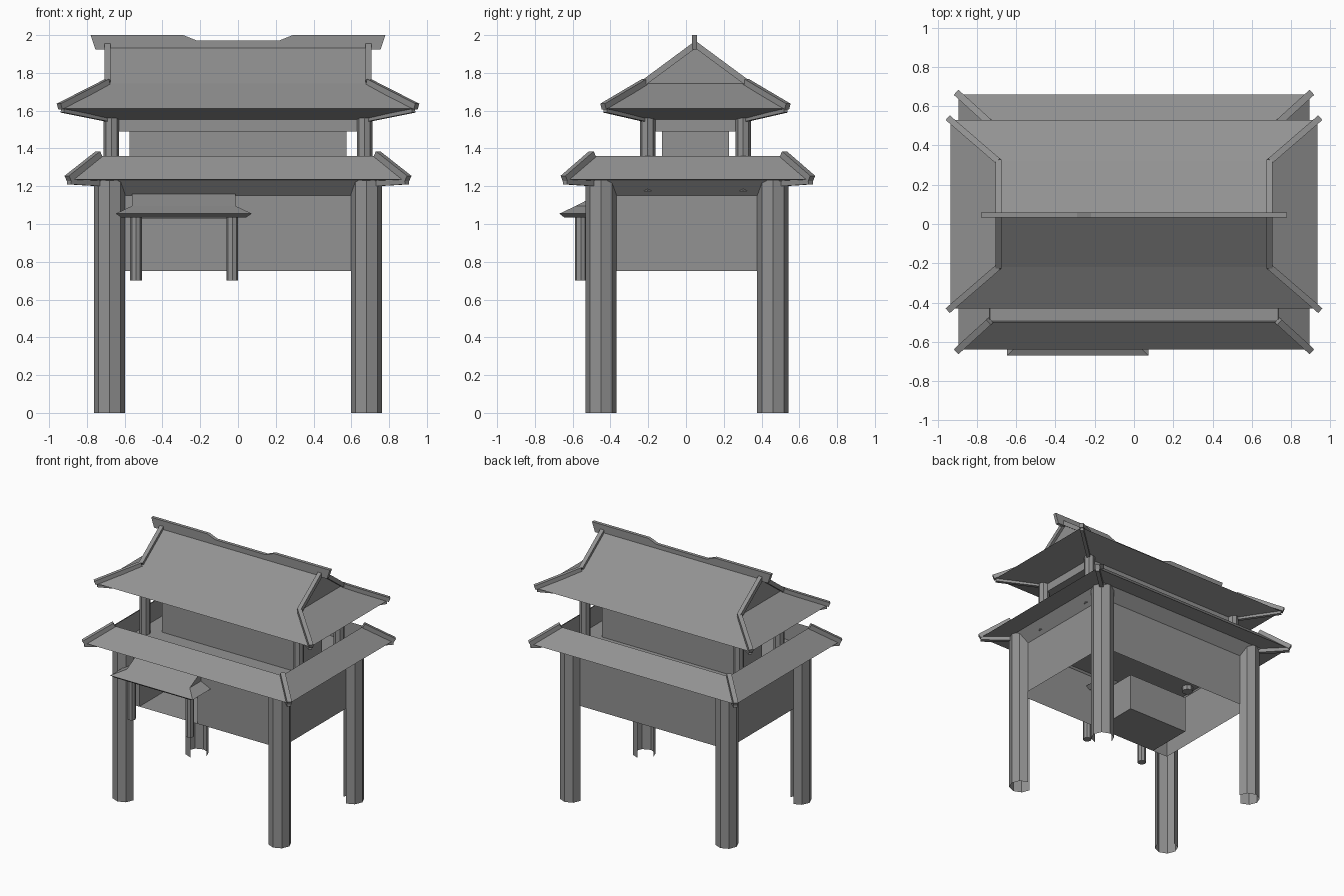
import bpy
import bmesh
from math import cos, sin, pi
from mathutils import Vector

old = bpy.data.objects.get("Cube")
if old:
    bpy.data.objects.remove(old)

GREY = (0.29, 0.29, 0.29, 1)
mat = bpy.data.materials.new("stone grey")
mat.use_nodes = True
mat.diffuse_color = GREY
mat.node_tree.nodes["Principled BSDF"].inputs["Base Color"].default_value = GREY


def mesh(name, verts, faces, solid=True):
    me = bpy.data.meshes.new(name)
    me.from_pydata([tuple(v) for v in verts], [], faces)
    me.materials.append(mat)
    if solid:
        bm = bmesh.new()
        bm.from_mesh(me)
        bmesh.ops.recalc_face_normals(bm, faces=bm.faces)
        bm.to_mesh(me)
        bm.free()
    ob = bpy.data.objects.new(name, me)
    bpy.context.collection.objects.link(ob)
    return ob


def loft(name, rings, cx, cy, cap_start=False, cap_end=False):
    """Rectangular rings (half width, half depth, z) joined by quads."""
    verts, faces = [], []
    for hx, hy, z in rings:
        verts += [(cx + sx * hx, cy + sy * hy, z)
                  for sx, sy in ((-1, -1), (1, -1), (1, 1), (-1, 1))]
    for r in range(0, 4 * (len(rings) - 1), 4):
        for i in range(4):
            j = (i + 1) % 4
            faces.append((r + i, r + j, r + 4 + j, r + 4 + i))
    n = len(verts)
    if cap_start:
        faces.append((3, 2, 1, 0))
    if cap_end:
        faces.append((n - 4, n - 3, n - 2, n - 1))
    return mesh(name, verts, faces, False)


def extrude(name, profile, a, b, axis):
    """Closed profile pushed along x (points y,z) or y (points x,z)."""
    def place(p, d):
        return (d, p[0], p[1]) if axis == "x" else (p[0], d, p[1])
    n = len(profile)
    verts = [place(p, d) for d in (a, b) for p in profile]
    faces = [(i, (i + 1) % n, n + (i + 1) % n, n + i) for i in range(n)]
    faces += [tuple(range(n)), tuple(range(n, 2 * n))]
    return mesh(name, verts, faces)


def post(name, x, y, r, z0, z1, open_dir=None):
    """Octagonal post; open_dir leaves the two faces towards a quadrant out."""
    ang = [i * pi / 4 for i in range(8)]
    verts = [(x + r * cos(a), y + r * sin(a), z) for z in (z0, z1) for a in ang]
    faces = []
    for i in range(8):
        m = (i + 0.5) * pi / 4
        if open_dir and cos(m) * open_dir[0] > 0 and sin(m) * open_dir[1] > 0:
            continue
        j = (i + 1) % 8
        faces.append((i, j, 8 + j, 8 + i))
    if not open_dir:
        faces.append(tuple(reversed(range(8))))
    return mesh(name, verts, faces, False)


def beam(name, a, b, w, h):
    """Square bar from a to b, upright sides."""
    a, b = Vector(a), Vector(b)
    d = (b - a).normalized()
    side = d.cross(Vector((0, 0, 1))).normalized() * w / 2
    up = side.cross(d).normalized() * h / 2
    verts = [p + s * side + t * up for p in (a, b)
             for s, t in ((-1, -1), (1, -1), (1, 1), (-1, 1))]
    faces = [(i, (i + 1) % 4, 4 + (i + 1) % 4, 4 + i) for i in range(4)]
    return mesh(name, verts, faces + [(0, 1, 2, 3), (4, 5, 6, 7)])


def hip_roof(name, cx, cy, eave, knee, ridge_z, under):
    """Flared skirt, gabled top and sloping underside."""
    loft(name + "_skirt", [under, eave, knee], cx, cy, cap_start=True)
    hx, hy, z = knee
    extrude(name + "_gable", [(cy - hy, z), (cy + hy, z), (cy, ridge_z)],
            cx - hx, cx + hx, "x")


CORNERS = [(sx, sy) for sx in (-1, 1) for sy in (-1, 1)]
LOW_Y, TOP_Y = 0.01, 0.05
WX, WY = 0.68, 0.455

# Main legs, open towards the inside
for sx, sy in CORNERS:
    post("leg", sx * WX, 0.005 + sy * WY, 0.083, 0, 1.24, (-sx, -sy))

# Lower storey walls, front one with a doorway
mesh("side_and_back_walls",
     [(sx * WX, LOW_Y + sy * WY, z) for z in (0.75, 1.15)
      for sx, sy in ((1, -1), (1, 1), (-1, 1), (-1, -1))],
     [(i, i + 1, i + 5, i + 4) for i in range(3)], False)
FY = LOW_Y - WY
DL, DR, DT, DB = -0.55, -0.04, 1.03, 0.75
outline = [(-WX, DB), (DL, DB), (DL, DT), (DR, DT), (DR, DB),
           (WX, DB), (WX, 1.15), (-WX, 1.15)]
mesh("front_wall", [(x, FY, z) for x, z in outline], [tuple(range(8))], False)

# Niche behind the doorway
mesh("niche",
     [(x, y, z) for y in (FY, -0.085)
      for x, z in ((DL, DB), (DR, DB), (DR, DT), (DL, DT))],
     [(0, 1, 5, 4), (1, 2, 6, 5), (2, 3, 7, 6), (3, 0, 4, 7), (4, 5, 6, 7)], False)

# Cove, soffit, lower roof ring and balcony floor
loft("lower_roof", [(WX, WY, 1.15), (0.75, 0.525, 1.23), (0.895, 0.65, 1.235),
                    (0.735, 0.51, 1.36), (0.73, 0.505, 1.21)],
     0, LOW_Y, cap_end=True)
for sx, sy in CORNERS:
    beam("lower_hip_ridge", (sx * 0.9, LOW_Y + sy * 0.655, 1.24),
         (sx * 0.735, LOW_Y + sy * 0.505, 1.37), 0.035, 0.035)
    beam("lower_hip_rafter", (sx * 0.895, LOW_Y + sy * 0.65, 1.225),
         (sx * 0.73, LOW_Y + sy * 0.5, 1.215), 0.03, 0.03)

# Upper storey: posts, room and ceiling frame
for sx, sy in CORNERS:
    post("upper_post", sx * 0.67, TOP_Y + sy * 0.253, 0.041, 1.175, 1.58)
loft("upper_room", [(0.575, 0.178, 1.2), (0.575, 0.178, 1.5)], 0, TOP_Y)
loft("ceiling_frame", [(0.67, 0.253, 1.49), (0.67, 0.253, 1.56)], 0, TOP_Y,
     cap_start=True)

# Upper roof with hip ridges and rafters
hip_roof("upper_roof", 0, TOP_Y, (0.935, 0.48, 1.612), (0.685, 0.27, 1.745),
         1.945, (0.67, 0.253, 1.552))
for sx, sy in CORNERS:
    knee = (sx * 0.69, TOP_Y + sy * 0.268, 1.752)
    beam("upper_hip_ridge", (sx * 0.945, TOP_Y + sy * 0.488, 1.622), knee, 0.032, 0.032)
    beam("gable_ridge", knee, (sx * 0.69, TOP_Y, 1.95), 0.032, 0.032)
    beam("upper_hip_rafter", (sx * 0.93, TOP_Y + sy * 0.478, 1.6),
         (sx * 0.68, TOP_Y + sy * 0.26, 1.55), 0.025, 0.02)

# Ridge board with flared ends and a shallow dip
half = [(0.755, 1.925), (0.78, 2.0), (0.29, 2.0), (0.22, 1.972)]
extrude("ridge_board", half + [(-x, z) for x, z in reversed(half)],
        TOP_Y - 0.018, TOP_Y + 0.008, "y")

# Porch over the doorway
for x in (-0.54, -0.03):
    post("porch_post", x, -0.557, 0.031, 0.7, 1.06)
hip_roof("porch_roof", -0.287, -0.46, (0.36, 0.21, 1.055), (0.275, 0.125, 1.095),
         1.16, (0.33, 0.185, 1.035))
